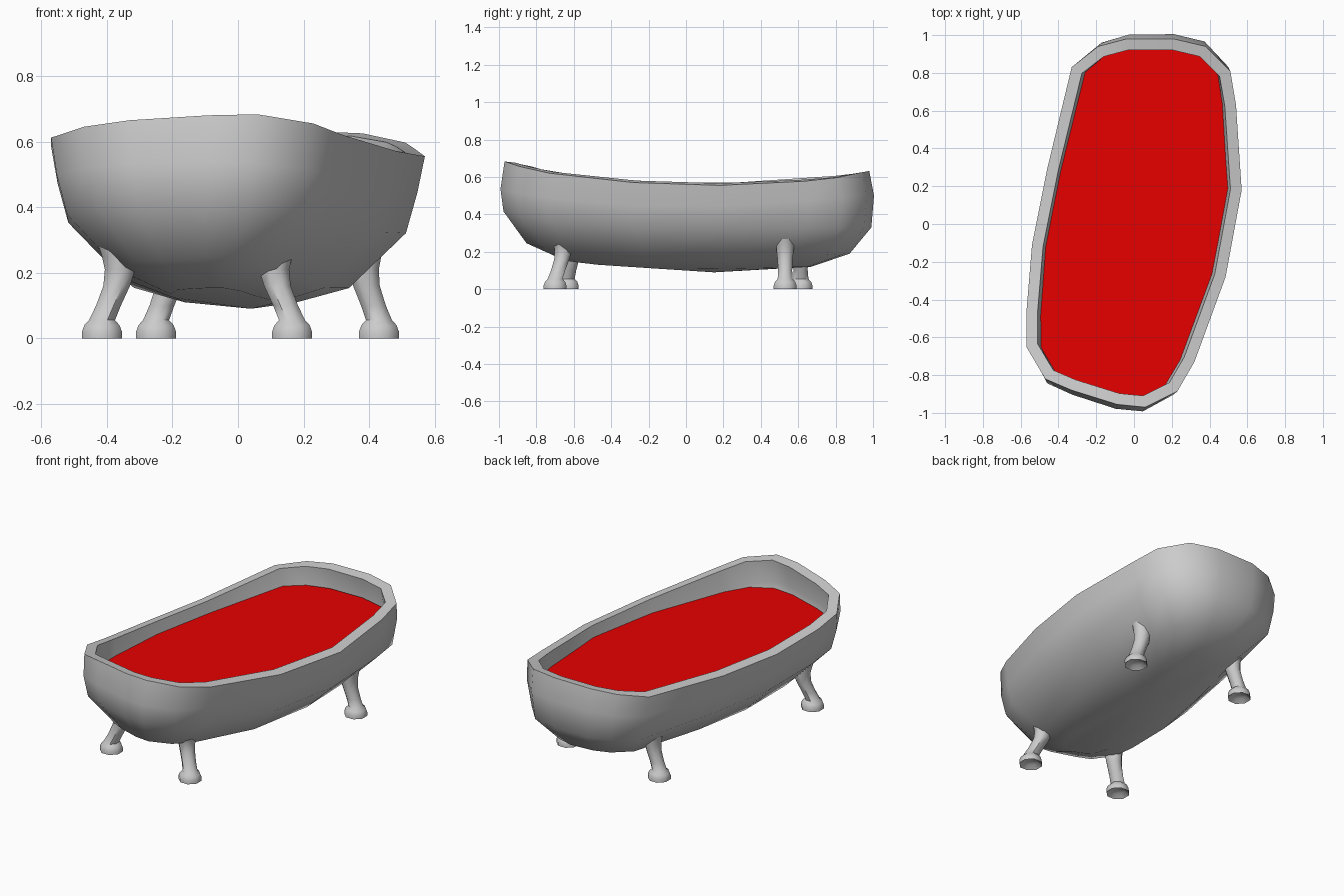
import bpy, bmesh, math
from mathutils import Vector

if "Cube" in bpy.data.objects:
    bpy.data.objects.remove(bpy.data.objects["Cube"])

# Rim outline seen from above, clockwise from the back left: x, y, z
RIM = [(-.33, .83, .60), (-.19, .94, .62), (-.04, .98, .63), (.21, .98, .632),
       (.38, .94, .625), (.51, .81, .597), (.54, .63, .577), (.57, .18, .555),
       (.485, -.28, .57), (.32, -.73, .62), (.23, -.885, .655), (.06, -.97, .683),
       (-.09, -.955, .68), (-.33, -.88, .665), (-.47, -.82, .645),
       (-.57, -.65, .612), (-.57, -.47, .585), (-.54, -.11, .56), (-.46, .29, .56)]

# The tub is turned about 9 degrees: long axis and width axis
TILT = math.radians(9)
LONG = Vector((math.sin(TILT), math.cos(TILT), 0))
WIDE = Vector((math.cos(TILT), -math.sin(TILT), 0))


def scaled_ring(sw, sl, z_side, z_front, z_back):
    """Rim outline scaled in width and length, with its own height curve."""
    ring = []
    for x, y, _ in RIM:
        p = Vector((x, y, 0))
        w, l = p.dot(WIDE), p.dot(LONG)
        t = min(1, abs(l) / .97) ** 2
        z = z_side + ((z_back if l > 0 else z_front) - z_side) * t
        q = WIDE * w * sw + LONG * l * sl
        ring.append((q.x, q.y, z))
    return ring


def loft(name, rings, tip=None, cap_top=False):
    """Skin clockwise rings from top to bottom, closed by a fan to tip."""
    bm = bmesh.new()
    loops = [[bm.verts.new(p) for p in r] for r in rings]
    n = len(loops[0])
    for a, b in zip(loops, loops[1:]):
        for i in range(n):
            j = (i + 1) % n
            bm.faces.new((a[i], a[j], b[j], b[i]))
    if tip:
        c = bm.verts.new(tip)
        for i in range(n):
            bm.faces.new((loops[-1][i], loops[-1][(i + 1) % n], c))
    if cap_top:
        bm.faces.new(loops[0][::-1])
    me = bpy.data.meshes.new(name)
    bm.to_mesh(me)
    bm.free()
    ob = bpy.data.objects.new(name, me)
    bpy.context.collection.objects.link(ob)
    bpy.ops.object.select_all(action='DESELECT')
    ob.select_set(True)
    bpy.context.view_layer.objects.active = ob
    return ob


# Tub shell, thickened inwards
tub = loft("tub", [
    RIM,
    scaled_ring(.955, 1.025, .44, .54, .50),
    scaled_ring(.89, 1.01, .32, .42, .33),
    scaled_ring(.57, .89, .15, .25, .19),
    scaled_ring(.28, .68, .108, .155, .12)], tip=(.04, .15, .09))
wall = tub.modifiers.new("wall", 'SOLIDIFY')
wall.thickness = .06
wall.offset = -1
wall.use_even_offset = True
bpy.ops.object.modifier_apply(modifier="wall")
bpy.ops.object.shade_smooth_by_angle(angle=math.radians(40))

# Red liquid surface
water = bpy.data.meshes.new("liquid")
water.from_pydata(scaled_ring(.88, .95, .5, .5, .5)[::-1], [], [range(len(RIM))])
liquid = bpy.data.objects.new("liquid", water)
bpy.context.collection.objects.link(liquid)
red = bpy.data.materials.new("red")
red.diffuse_color = (.8, 0, 0, 1)
red.use_nodes = True
red.node_tree.nodes["Principled BSDF"].inputs["Base Color"].default_value = red.diffuse_color
water.materials.append(red)

# S-curved leg with a flared, hollow foot: height, inward shift, radius
LEG = [(.29, .03, .046), (.25, .046, .05), (.21, .055, .05), (.16, .045, .044),
       (.10, .02, .041), (.055, 0, .043), (.04, 0, .058), (.02, 0, .066),
       (0, 0, .066), (.02, 0, .04)]
SIDES = 8


def leg(name, x, y, dx, dy):
    rings = []
    for z, s, r in LEG:
        rings.append([(x + dx * s + r * math.cos(a), y + dy * s + r * math.sin(a), z)
                      for a in (-math.tau * (i + .5) / SIDES for i in range(SIDES))])
    loft(name, rings, tip=(x, y, .03), cap_top=True)
    bpy.ops.object.shade_smooth_by_angle(angle=math.radians(48))


# Foot position and inward direction of each leg
leg("front_right_leg", .165, -.70, -1, .8)
leg("front_left_leg", -.415, -.635, 1, .5)
leg("back_right_leg", .43, .53, -.85, 0)
leg("back_left_leg", -.25, .615, .9, -.1)
